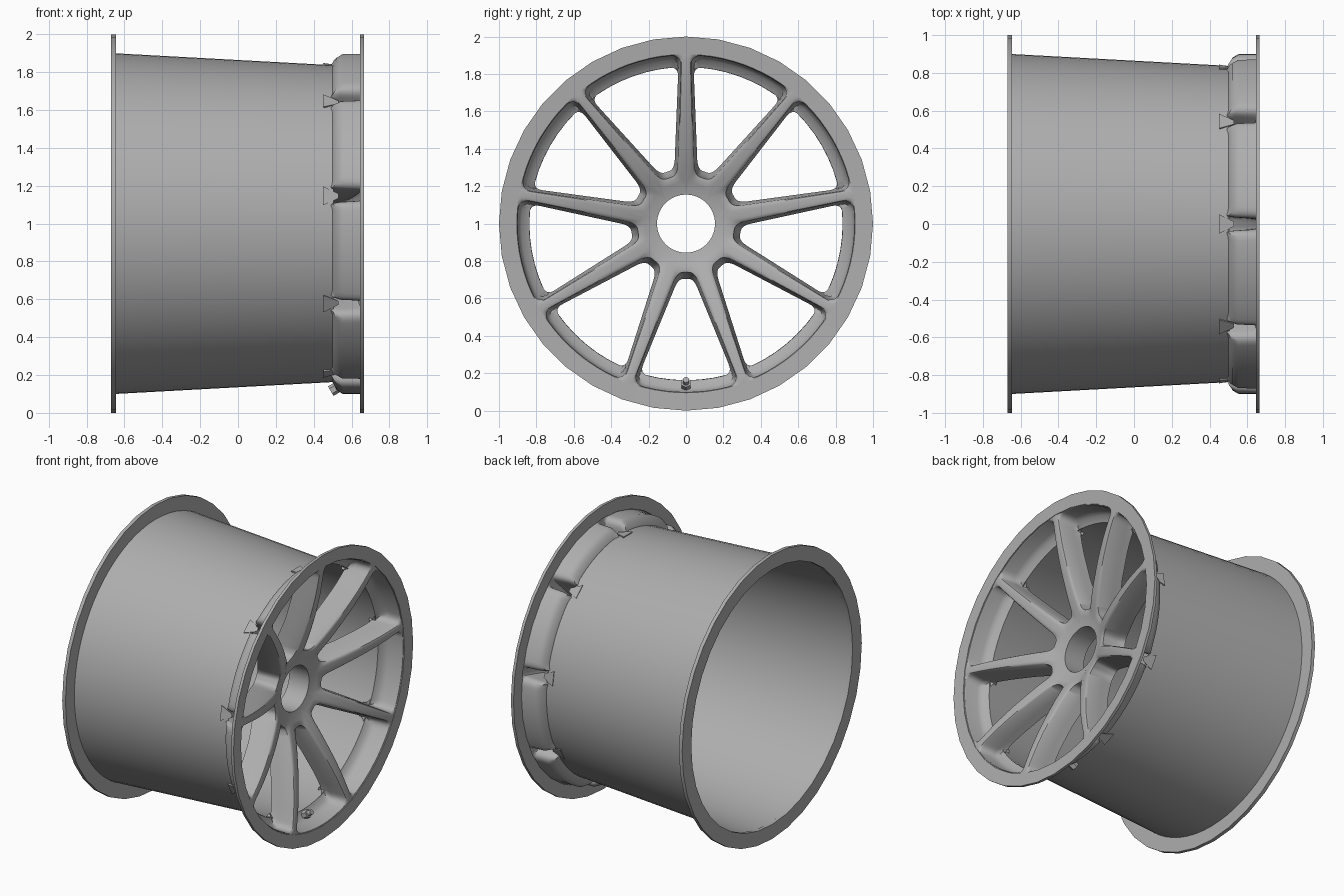
import bpy, bmesh, math
from mathutils import Vector

if "Cube" in bpy.data.objects:
    bpy.data.objects.remove(bpy.data.objects["Cube"])

SPOKES = 9
HALF = math.pi / SPOKES          # half of one spoke-to-spoke sector
NC, NS = 6, 8                    # corner and spoke-side segments

metal = bpy.data.materials.new("dark_metal")
metal.diffuse_color = (.42, .42, .42, 1)
metal.use_nodes = True
metal.node_tree.nodes["Principled BSDF"].inputs["Base Color"].default_value = metal.diffuse_color


def lerp(a, b, t):
    return a + (b - a) * t


def curve(table, r):
    for (r0, v0), (r1, v1) in zip(table, table[1:]):
        if r <= r1:
            return lerp(v0, v1, max(0, (r - r0) / (r1 - r0)))
    return table[-1][1]


def face_x(r):
    return curve([(.155, .445), (.2, .455), (.25, .478), (.3, .502), (.38, .533), (.48, .566),
                  (.6, .602), (.72, .63), (.82, .648), (.89, .657), (1, .657)], r)


def back_x(r):
    return curve([(.155, .29), (.3, .32), (.5, .405), (.7, .46), (.82, .48), (.838, .5)], r)


def pos(x, r, a):
    return Vector((x, r * math.cos(a), 1 + r * math.sin(a)))


def finish(name, bm, angle=35):
    bmesh.ops.remove_doubles(bm, verts=bm.verts, dist=0.0005)
    bmesh.ops.recalc_face_normals(bm, faces=bm.faces)
    me = bpy.data.meshes.new(name)
    bm.to_mesh(me)
    bm.free()
    me.materials.append(metal)
    ob = bpy.data.objects.new(name, me)
    bpy.context.collection.objects.link(ob)
    bpy.context.view_layer.objects.active = ob
    ob.select_set(True)
    bpy.ops.object.shade_smooth_by_angle(angle=math.radians(angle))
    ob.select_set(False)
    return ob


def lathe(name, profile, n, closed=False):
    bm = bmesh.new()
    rings = [[bm.verts.new(pos(x, r, math.pi / 2 + 2 * math.pi * i / n)) for i in range(n)]
             for x, r in profile]
    pairs = list(zip(rings, rings[1:])) + ([(rings[-1], rings[0])] if closed else [])
    for a, b in pairs:
        for i in range(n):
            j = (i + 1) % n
            bm.faces.new((a[i], a[j], b[j], b[i]))
    return finish(name, bm)


def mirror_loop(half):
    return half + [(r, -a) for r, a in half[-2:0:-1]]


def window(rin, rout, win, wout, fa, fb):
    """Half outline of a rounded window in (radius, angle) pairs."""
    def edge(r):
        w = lerp(win, wout, (r - .3) / .55)
        return HALF - math.asin(w / r)

    def corner(p, c, q):
        return [tuple((1 - t) ** 2 * p[k] + 2 * t * (1 - t) * c[k] + t * t * q[k] for k in (0, 1))
                for t in (i / NC for i in range(NC + 1))]
    a, b = edge(rin), edge(rout)
    pts = [(rin, 0)]
    pts += corner((rin, max(a - fa / rin, a * .25)), (rin, a), (rin + fa, edge(rin + fa)))
    for i in range(1, NS):
        r = lerp(rin + fa, rout - fb, i / NS)
        pts.append((r, edge(r)))
    pts += corner((rout - fb, edge(rout - fb)), (rout, b), (rout, b - fb / rout))
    pts += [(rout, (b - fb / rout) * k / 4) for k in (3, 2, 1, 0)]
    return pts


MID_A = 1 + NC // 2
MID_B = 1 + NC + NS + NC // 2


def sector_box(half, r0, r1):
    """Sector boundary matched point by point to a window outline."""
    out = []
    (ra, aa), (rb, ab) = half[MID_A], half[MID_B]
    for i, (r, a) in enumerate(half):
        if i <= MID_A:
            out.append((r0, HALF * a / aa))
        elif i < MID_B:
            out.append((lerp(r0, r1, (r - ra) / (rb - ra)), HALF))
        else:
            out.append((r1, HALF * a / ab))
    return out


# Spoked centre: front sheet, window walls, back sheet and bore
w_front = window(.26, .9, .045, .028, .05, .06)
w_mid = window(.272, .9, .055, .034, .05, .06)
w_low = window(.285, .88, .06, .038, .05, .055)
w_back = window(.295, .838, .062, .04, .05, .05)
box_f = sector_box(w_front, .155, .93)
box_b = sector_box(w_back, .155, .84)


def blend(p, q, t):
    return [(lerp(a[0], b[0], t), lerp(a[1], b[1], t)) for a, b in zip(p, q)]


loops = []                       # each loop: list of (x, r, angle)
for t, drop in ((0, 0), (.3, 0), (.6, .001), (.85, .004), (1, .014)):
    loops.append([(face_x(r) - drop, r, a) for r, a in mirror_loop(blend(box_f, w_front, t))])
ends = [(face_x(p[0]) - .014, back_x(q[0])) for p, q in
        zip(mirror_loop(w_front), mirror_loop(w_back))]
for outline, t in ((w_mid, .62), (w_low, .86), (w_back, 1)):
    loops.append([(lerp(e[0], e[1], t), r, a) for (r, a), e in zip(mirror_loop(outline), ends)])
for t in (.5, 1):
    loops.append([(back_x(r), r, a) for r, a in mirror_loop(blend(w_back, box_b, t))])

bm = bmesh.new()
for k in range(SPOKES):
    mid = math.pi / 2 + HALF * (2 * k + 1)
    rings = [[bm.verts.new(pos(x, r, mid + a)) for x, r, a in lp] for lp in loops]
    n = len(rings[0])
    for a, b in zip(rings, rings[1:]):
        for i in range(n):
            j = (i + 1) % n
            bm.faces.new((a[i], a[j], b[j], b[i]))
    for i in range(-MID_A, MID_A):
        bm.faces.new((rings[0][i], rings[0][i + 1], rings[-1][i + 1], rings[-1][i]))
finish("spoked_centre", bm, 40)

# Barrel and the two flanges
lathe("barrel", [(-.65, .9), (.505, .837)], 72)
lathe("rear_flange", [(-.67, .898), (-.67, 1), (-.645, 1), (-.645, .898)], 36, True)
lathe("front_lip", [(.645, .91), (.645, 1), (.665, 1), (.66, .91)], 36, True)

# Spoke roots that just break through the barrel
bm = bmesh.new()
for k in range(SPOKES):
    c = math.pi / 2 + 2 * HALF * k
    sides = [[bm.verts.new(pos(x, r, c + s * w)) for x, r, w in
              ((.45, .85, .06), (.53, .838, .015), (.46, .82, .05))] for s in (-1, 1)]
    bm.faces.new(sides[0])
    bm.faces.new(sides[1])
    for i in range(3):
        j = (i + 1) % 3
        bm.faces.new((sides[0][i], sides[0][j], sides[1][j], sides[1][i]))
finish("spoke_roots", bm)


# Tyre valve, tilted through the rim at the bottom
def rod(name, p, q, radius, n):
    p, q = Vector(p), Vector(q)
    bpy.ops.mesh.primitive_cylinder_add(vertices=n, radius=radius, depth=(q - p).length,
                                        location=(p + q) / 2)
    ob = bpy.context.object
    ob.name = name
    ob.data.materials.append(metal)
    ob.rotation_euler = (q - p).to_track_quat('Z', 'Y').to_euler()
    bpy.ops.object.shade_smooth_by_angle(angle=math.radians(35))
    ob.select_set(False)


rod("valve_base", (.49, 0, .115), (.55, 0, .15), .029, 6)
rod("valve_stem", (.53, 0, .138), (.575, 0, .165), .017, 12)
